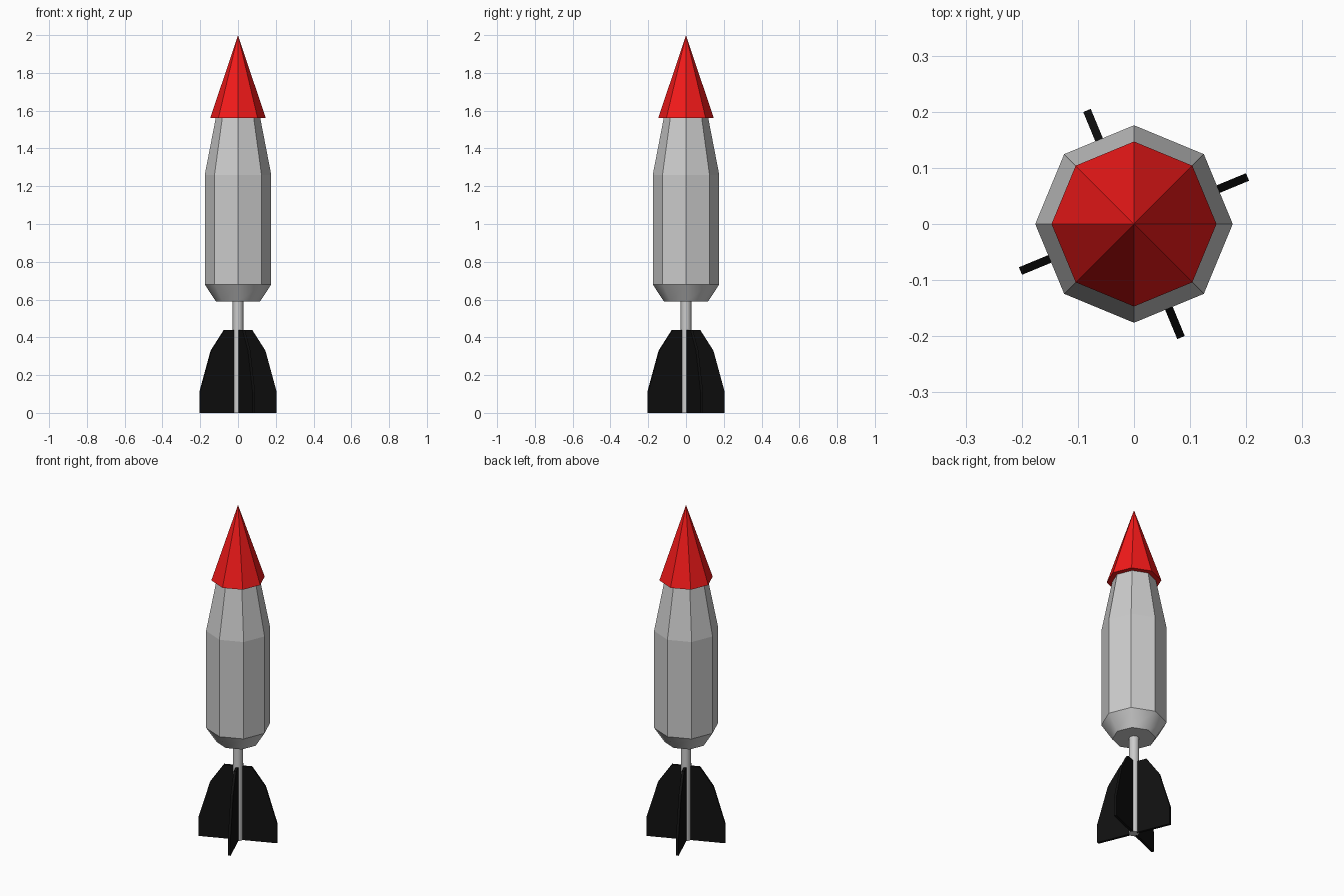
import bpy, bmesh, math

if "Cube" in bpy.data.objects:
    bpy.data.objects.remove(bpy.data.objects["Cube"])

SIDES = 8


def material(name, color):
    m = bpy.data.materials.new(name)
    m.diffuse_color = color
    m.use_nodes = True
    m.node_tree.nodes["Principled BSDF"].inputs["Base Color"].default_value = m.diffuse_color
    return m


def finish(name, bm, mat=None):
    bmesh.ops.recalc_face_normals(bm, faces=bm.faces)
    me = bpy.data.meshes.new(name)
    bm.to_mesh(me)
    bm.free()
    ob = bpy.data.objects.new(name, me)
    bpy.context.collection.objects.link(ob)
    if mat:
        me.materials.append(mat)
    return ob


def lathe(name, profile, mat=None, smooth_bands=()):
    """Eight-sided turned shape from (radius, z) points; radius 0 makes a tip."""
    bm = bmesh.new()
    rings = []
    for r, z in profile:
        n = SIDES if r > 0 else 1
        rings.append([bm.verts.new((r * math.cos(2 * math.pi * i / SIDES),
                                    r * math.sin(2 * math.pi * i / SIDES), z))
                      for i in range(n)])
    for k, (a, b) in enumerate(zip(rings, rings[1:])):
        for i in range(SIDES):
            j = (i + 1) % SIDES
            if len(b) == 1:
                f = bm.faces.new((a[i], a[j], b[0]))
            else:
                f = bm.faces.new((a[i], a[j], b[j], b[i]))
            f.smooth = k in smooth_bands
    for ring in (rings[0], rings[-1]):
        if len(ring) > 1:
            bm.faces.new(ring)
    return finish(name, bm, mat)


def fin(name, angle, profile, thickness, mat):
    """Flat plate standing radially at the given angle."""
    c, s = math.cos(angle), math.sin(angle)
    h = thickness / 2
    bm = bmesh.new()
    face = bm.faces.new([bm.verts.new((r * c + h * s, r * s - h * c, z))
                         for r, z in profile])
    ext = bmesh.ops.extrude_face_region(bm, geom=[face])
    verts = [v for v in ext["geom"] if isinstance(v, bmesh.types.BMVert)]
    bmesh.ops.translate(bm, verts=verts, vec=(-thickness * s, thickness * c, 0))
    return finish(name, bm, mat)


red = material("red_paint", (0.9, 0.01, 0.01, 1))
black = material("black_paint", (0.005, 0.005, 0.005, 1))

# Body, with a smooth-shaded taper at the bottom
lathe("body", [(0.117, 0.59), (0.176, 0.68), (0.176, 1.26), (0.117, 1.565)],
      smooth_bands=(0,))

# Nose cone overhanging the body
lathe("nose_cone", [(0.147, 1.56), (0, 2.0)], red)

# Tail rod
lathe("tail_rod", [(0.028, 0), (0.028, 0.595)], smooth_bands=(0,))

# Four tail fins
fin_profile = [(0.02, 0), (0.219, 0), (0.219, 0.11), (0.154, 0.33),
               (0.078, 0.44), (0.02, 0.44)]
for i in range(4):
    fin(f"tail_fin_{i + 1}", math.radians(22.5 + 90 * i), fin_profile, 0.0145, black)
